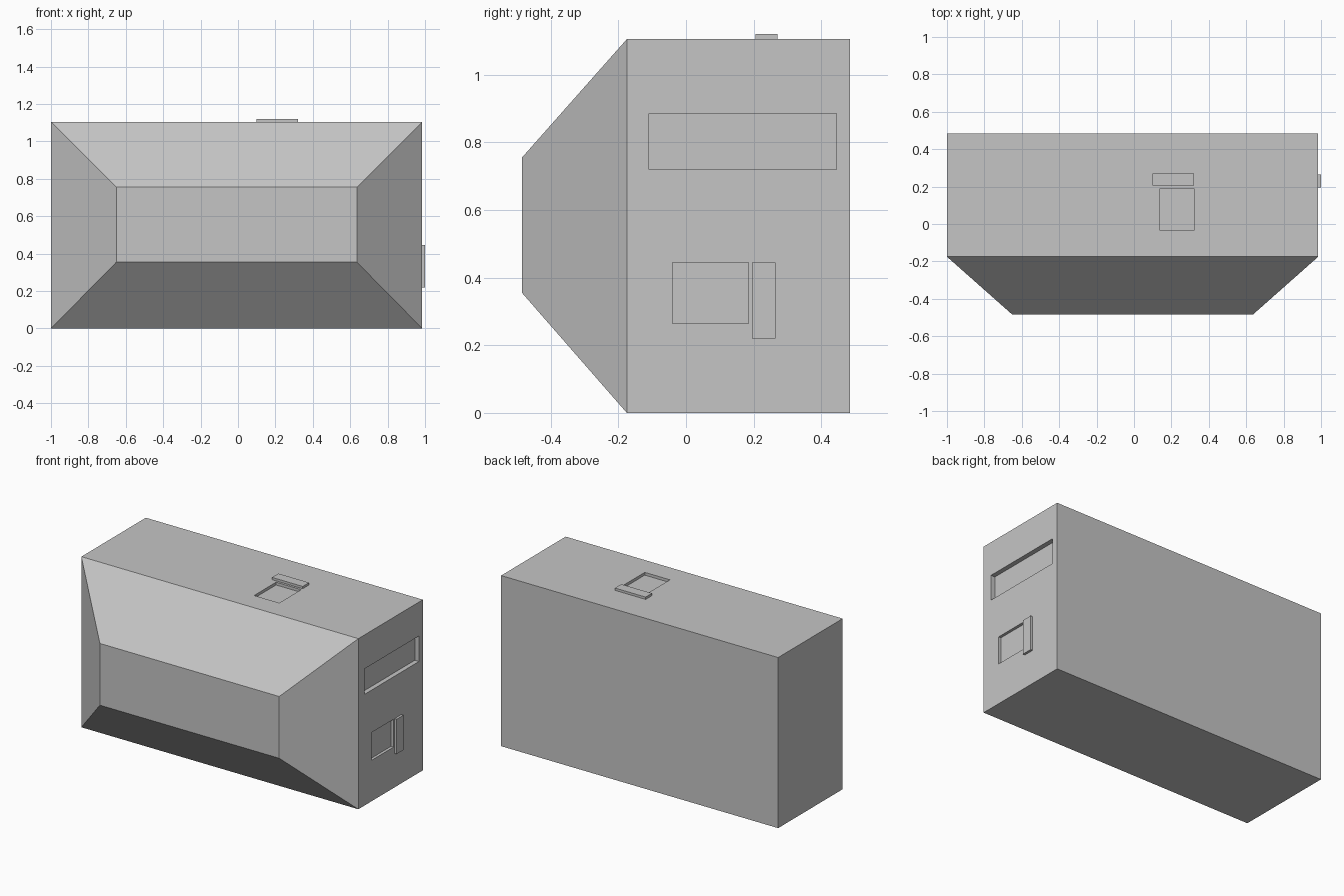
import bpy
import bmesh

cube = bpy.data.objects.get("Cube")
if cube:
    bpy.data.objects.remove(cube, do_unlink=True)

grey = bpy.data.materials.new("plain_grey")
grey.use_nodes = True
colour = (0.56, 0.56, 0.56, 1)
grey.diffuse_color = colour
grey.node_tree.nodes["Principled BSDF"].inputs["Base Color"].default_value = colour


def box(name, xs, ys, zs):
    """Box from its extents along each axis."""
    bm = bmesh.new()
    bmesh.ops.create_cube(bm, size=1)
    for v in bm.verts:
        v.co = [r[0] if c < 0 else r[1] for c, r in zip(v.co, (xs, ys, zs))]
    mesh = bpy.data.meshes.new(name)
    bm.to_mesh(mesh)
    bm.free()
    mesh.materials.append(grey)
    obj = bpy.data.objects.new(name, mesh)
    bpy.context.collection.objects.link(obj)
    return obj


SIDE, TOP = 0.985, 1.105
FACE_Y, NOSE_Y = -0.175, -0.485

# Main body, with its front face drawn forward into a tapered nose
body = box("body", (-1, SIDE), (FACE_Y, -NOSE_Y), (0, TOP))
bm = bmesh.new()
bm.from_mesh(body.data)
bm.faces.ensure_lookup_table()
front = min(bm.faces, key=lambda f: f.calc_center_median().y)
nose = bmesh.ops.extrude_discrete_faces(bm, faces=[front])["faces"][0]
for v in nose.verts:
    v.co.x += 0.35 if v.co.x < 0 else -0.35
    v.co.z += 0.355 if v.co.z < 0.5 else -0.35
    v.co.y = NOSE_Y
bmesh.ops.recalc_face_normals(bm, faces=bm.faces)
bm.to_mesh(body.data)
bm.free()

# Shallow recesses: long side slot, side hatch, top hatch
cutters = [
    box("side_slot_cutter", (SIDE - 0.03, 1.1), (-0.11, 0.445), (0.72, 0.885)),
    box("side_hatch_cutter", (SIDE - 0.018, 1.1), (-0.04, 0.185), (0.265, 0.445)),
    box("top_hatch_cutter", (0.14, 0.32), (-0.035, 0.19), (TOP - 0.018, 1.2)),
]
bpy.context.view_layer.objects.active = body
for cutter in cutters:
    cutter.hide_render = True
    mod = body.modifiers.new("recess", "BOOLEAN")
    mod.operation = "DIFFERENCE"
    mod.solver = "EXACT"
    mod.object = cutter
    bpy.ops.object.modifier_apply(modifier=mod.name)
for cutter in cutters:
    bpy.data.objects.remove(cutter, do_unlink=True)

# Raised strips beside the hatches
box("side_strip", (SIDE, 1.0), (0.195, 0.265), (0.22, 0.445))
box("top_strip", (0.10, 0.32), (0.205, 0.27), (TOP, 1.12))
